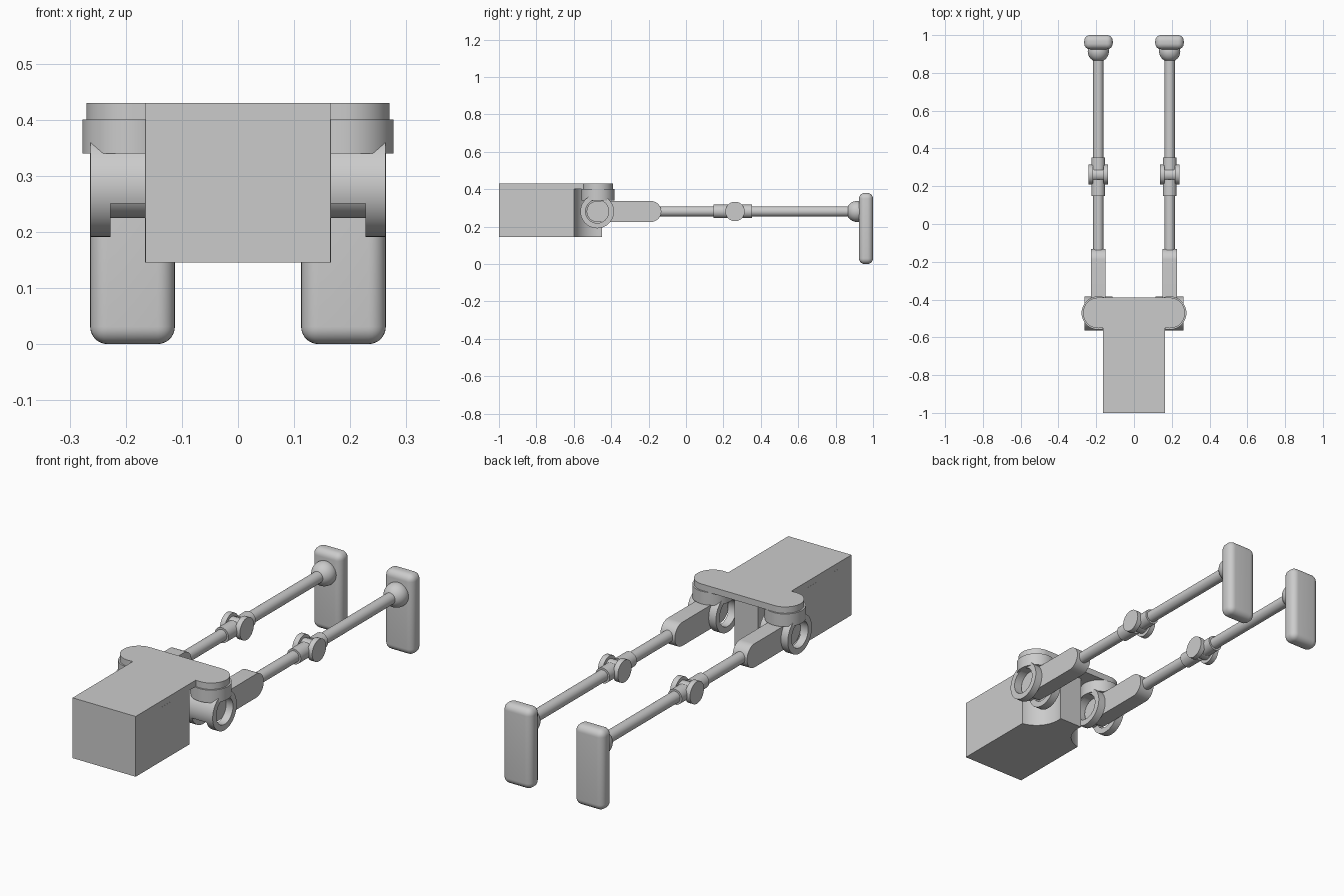
import bpy, bmesh
from math import sin, cos, pi, radians
from mathutils import Matrix, Vector

if "Cube" in bpy.data.objects:
    bpy.data.objects.remove(bpy.data.objects["Cube"])

HX, HY, LZ = 0.189, -0.475, 0.281   # leg centre line and hip pivot


def finish(name, bm, mirror=False):
    bmesh.ops.recalc_face_normals(bm, faces=bm.faces)
    me = bpy.data.meshes.new(name)
    bm.to_mesh(me)
    bm.free()
    ob = bpy.data.objects.new(name, me)
    bpy.context.collection.objects.link(ob)
    bpy.ops.object.select_all(action='DESELECT')
    ob.select_set(True)
    bpy.context.view_layer.objects.active = ob
    bpy.ops.object.shade_smooth_by_angle(angle=radians(35))
    if mirror:
        ob.modifiers.new("mirror", 'MIRROR')   # origins sit on the centre plane
    return ob


def arc(cx, cy, r, a0, a1, n=32):
    return [(cx + r * cos(radians(a0 + (a1 - a0) * i / n)),
             cy + r * sin(radians(a0 + (a1 - a0) * i / n))) for i in range(n + 1)]


def prism(name, pts, lo, hi, axis='Z', mirror=False):
    """Extrude an outline: (x, y) along Z, or (y, z) along X."""
    bm = bmesh.new()
    put = (lambda p, h: (p[0], p[1], h)) if axis == 'Z' else (lambda p, h: (h, p[0], p[1]))
    face = bm.faces.new([bm.verts.new(put(p, lo)) for p in pts])
    ext = bmesh.ops.extrude_face_region(bm, geom=[face])
    step = Vector((0, 0, hi - lo)) if axis == 'Z' else Vector((hi - lo, 0, 0))
    bmesh.ops.translate(bm, vec=step, verts=[v for v in ext['geom'] if isinstance(v, bmesh.types.BMVert)])
    return finish(name, bm, mirror)


def disc(name, c, r, lo, hi, axis, mirror=True):
    return prism(name, arc(c[0], c[1], r, 0, 352.5, 47), lo, hi, axis, mirror)


def rod(name, r, y0, y1):
    bm = bmesh.new()
    m = Matrix.Translation((HX, (y0 + y1) / 2, LZ)) @ Matrix.Rotation(pi / 2, 4, 'X')
    bmesh.ops.create_cone(bm, cap_ends=True, segments=40, radius1=r, radius2=r, depth=y1 - y0, matrix=m)
    return finish(name, bm, True)


def ring(name, x0, x1, r_in, r_out, n=48):
    bm = bmesh.new()
    loops = []
    for i in range(n):
        a = 2 * pi * i / n
        loops.append([bm.verts.new((x, HY + r * cos(a), LZ + r * sin(a)))
                      for x, r in ((x0, r_in), (x0, r_out), (x1, r_out), (x1, r_in))])
    for i in range(n):
        a, b = loops[i], loops[(i + 1) % n]
        for j in range(4):
            k = (j + 1) % 4
            bm.faces.new((a[j], a[k], b[k], b[j]))
    return finish(name, bm, True)


# Torso block with concave clearance around each hip
R = 0.13
right = [(0.165, -1.0)] + arc(HX, -0.47, R, 259.5, 171.1, 24)
outline = right + [(-x, y) for x, y in reversed(right)]
prism("torso", outline, 0.145, 0.40)

# T-shaped top plate with round ends over the hips
half = [(0.165, -1.0), (0.165, -0.551)] + arc(HX, -0.471, 0.081, -90, 90)
prism("top_plate", half + [(-x, y) for x, y in reversed(half)], 0.40, 0.43)

# Hip swivel and fork
disc("hip_swivel", (HX, -0.471), 0.0885, 0.34, 0.40, 'Z')
ring("hip_fork_outer", 0.227, 0.263, 0.062, 0.09)
ring("hip_fork_inner", 0.113, 0.151, 0.062, 0.09)
prism("hip_fork_bridge", arc(HY, LZ, 0.09, 42, 200) + arc(HY, LZ, 0.062, 209, 64),
      0.151, 0.227, 'X', True)

# Thigh with round ends
prism("thigh", arc(-0.188, LZ, 0.056, -90, 90) + arc(HY, LZ, 0.056, 90, 270),
      0.151, 0.227, 'X', True)

# Rods, knee collars and knee joint
rod("upper_rod", 0.027, -0.16, 0.17)
rod("knee_collar_upper", 0.036, 0.148, 0.235)
rod("knee_collar_lower", 0.036, 0.285, 0.352)
rod("lower_rod", 0.027, 0.34, 0.90)
K = (0.262, LZ)
disc("knee_disc_outer", K, 0.052, 0.216, 0.241, 'X')
disc("knee_disc_inner", K, 0.052, 0.137, 0.162, 'X')
disc("knee_barrel", K, 0.037, 0.162, 0.216, 'X')

# Ankle ball
bm = bmesh.new()
bmesh.ops.create_uvsphere(bm, u_segments=40, v_segments=24, radius=0.056,
                          matrix=Matrix.Translation((HX, 0.914, LZ)))
finish("ankle_ball", bm, True)

# Rounded foot pad
bm = bmesh.new()
bmesh.ops.create_cube(bm, size=1, matrix=Matrix.Translation((0.188, 0.9625, 0.19))
                      @ Matrix.Diagonal((0.151, 0.075, 0.38, 1)))
bmesh.ops.bevel(bm, geom=bm.edges[:], offset=0.031, segments=7, profile=0.5, affect='EDGES')
finish("foot", bm, True)
